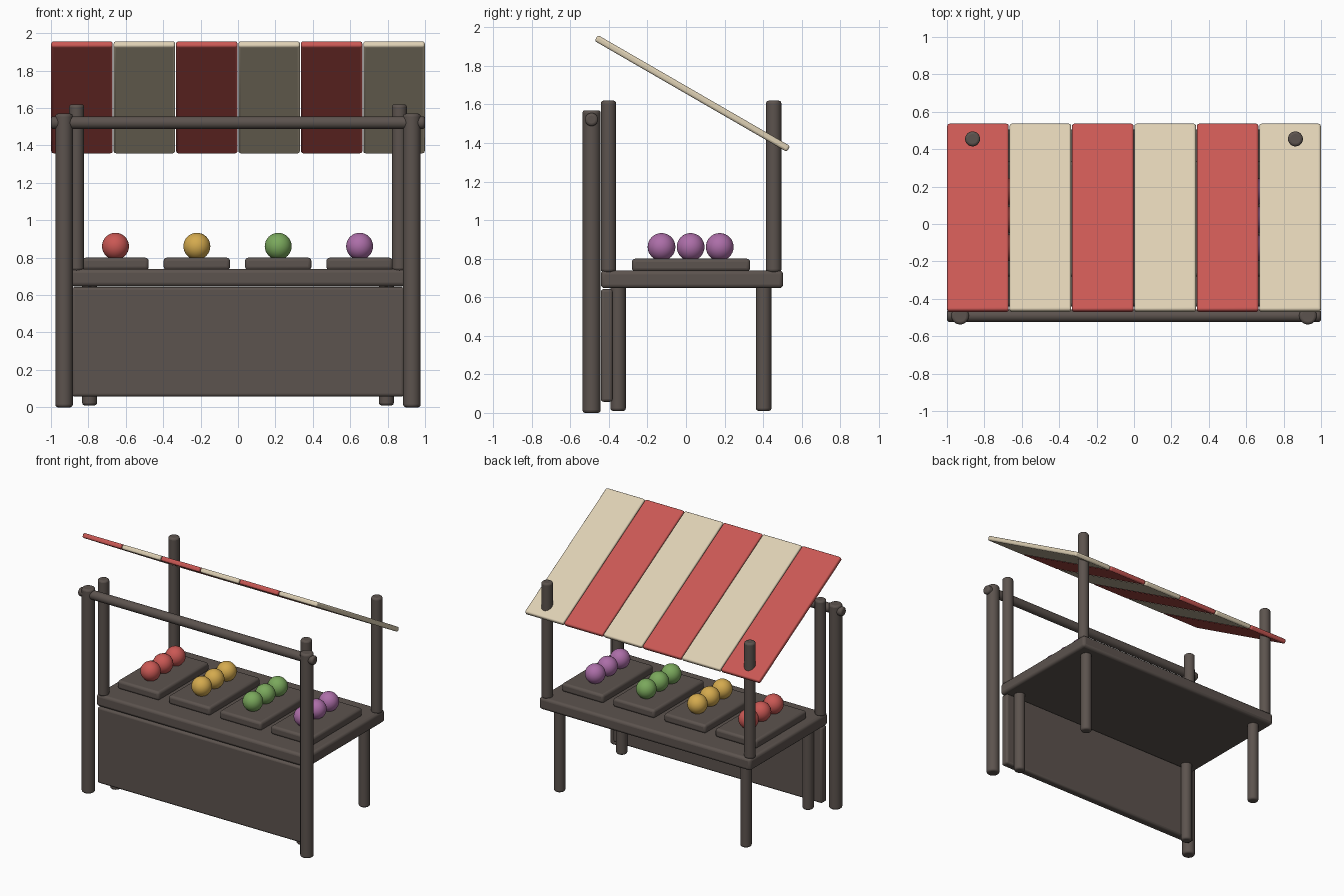
import bpy, math

if "Cube" in bpy.data.objects:
    bpy.data.objects.remove(bpy.data.objects["Cube"])


def material(name, r, g, b):
    """Flat material from sRGB 0-255 values, stored as linear."""
    m = bpy.data.materials.new(name)
    lin = [((c / 255 + 0.055) / 1.055) ** 2.4 for c in (r, g, b)]
    m.diffuse_color = (*lin, 1)
    m.use_nodes = True
    m.node_tree.nodes["Principled BSDF"].inputs["Base Color"].default_value = m.diffuse_color
    return m


wood = material("dark wood", 92, 83, 78)
red = material("red", 202, 88, 84)
cream = material("cream", 222, 208, 180)
yellow = material("yellow", 212, 170, 78)
green = material("green", 122, 168, 92)
purple = material("purple", 172, 110, 168)


def finish(name, mat, bevel=0.0):
    ob = bpy.context.object
    ob.name = name
    ob.data.materials.append(mat)
    if bevel:
        mod = ob.modifiers.new("soft edges", "BEVEL")
        mod.width = bevel
        mod.segments = 3
        mod.limit_method = "ANGLE"
        mod.angle_limit = math.radians(40)
    bpy.ops.object.shade_smooth_by_angle(angle=math.radians(40))
    return ob


def box(name, centre, size, mat, bevel=0.015, tilt=0.0):
    bpy.ops.mesh.primitive_cube_add(size=1, location=centre)
    bpy.context.object.scale = size
    bpy.ops.object.transform_apply(location=False, rotation=False, scale=True)
    bpy.context.object.rotation_euler.x = tilt
    return finish(name, mat, bevel)


def pole(name, x, y, z0, z1, r):
    bpy.ops.mesh.primitive_cylinder_add(vertices=32, radius=r, depth=z1 - z0,
                                        location=(x, y, (z0 + z1) / 2))
    return finish(name, wood, 0.014)


# Counter top and front panel
box("counter_top", (0, 0.031, 0.693), (1.8, 0.946, 0.092), wood, 0.02)
box("front_panel", (0, -0.411, 0.35), (1.78, 0.062, 0.585), wood)

# Legs, canopy posts and outer front posts, mirrored left and right
for side, s in (("left", -1), ("right", 1)):
    pole(f"front_leg_{side}", s * 0.793, -0.352, 0.01, 0.68, 0.04)
    pole(f"back_leg_{side}", s * 0.793, 0.403, 0.01, 0.68, 0.04)
    pole(f"front_canopy_post_{side}", s * 0.863, -0.402, 0.73, 1.62, 0.04)
    pole(f"back_canopy_post_{side}", s * 0.863, 0.455, 0.73, 1.62, 0.04)
    pole(f"outer_front_post_{side}", s * 0.93, -0.49, 0, 1.57, 0.047)

# Horizontal front rail
bpy.ops.mesh.primitive_cylinder_add(vertices=32, radius=0.034, depth=2,
                                    location=(0, -0.49, 1.522),
                                    rotation=(0, math.pi / 2, 0))
finish("front_rail", wood, 0.014)

# Sloped striped canopy
for i in range(6):
    box(f"canopy_slat_{i + 1}", ((i - 2.5) * 0.3337, 0.033, 1.657),
        (0.329, 1.152, 0.035), cream if i % 2 else red, 0.012,
        math.radians(-30))

# Trays with three fruits each
for i, mat in enumerate((red, yellow, green, purple)):
    x = -0.655 + 0.435 * i
    box(f"tray_{i + 1}", (x, 0.026, 0.767), (0.355, 0.614, 0.066), wood, 0.018)
    for j in range(3):
        bpy.ops.mesh.primitive_uv_sphere_add(
            segments=32, ring_count=16, radius=0.072,
            location=(x, -0.127 + 0.151 * j, 0.861))
        finish(f"fruit_{i + 1}_{j + 1}", mat)
